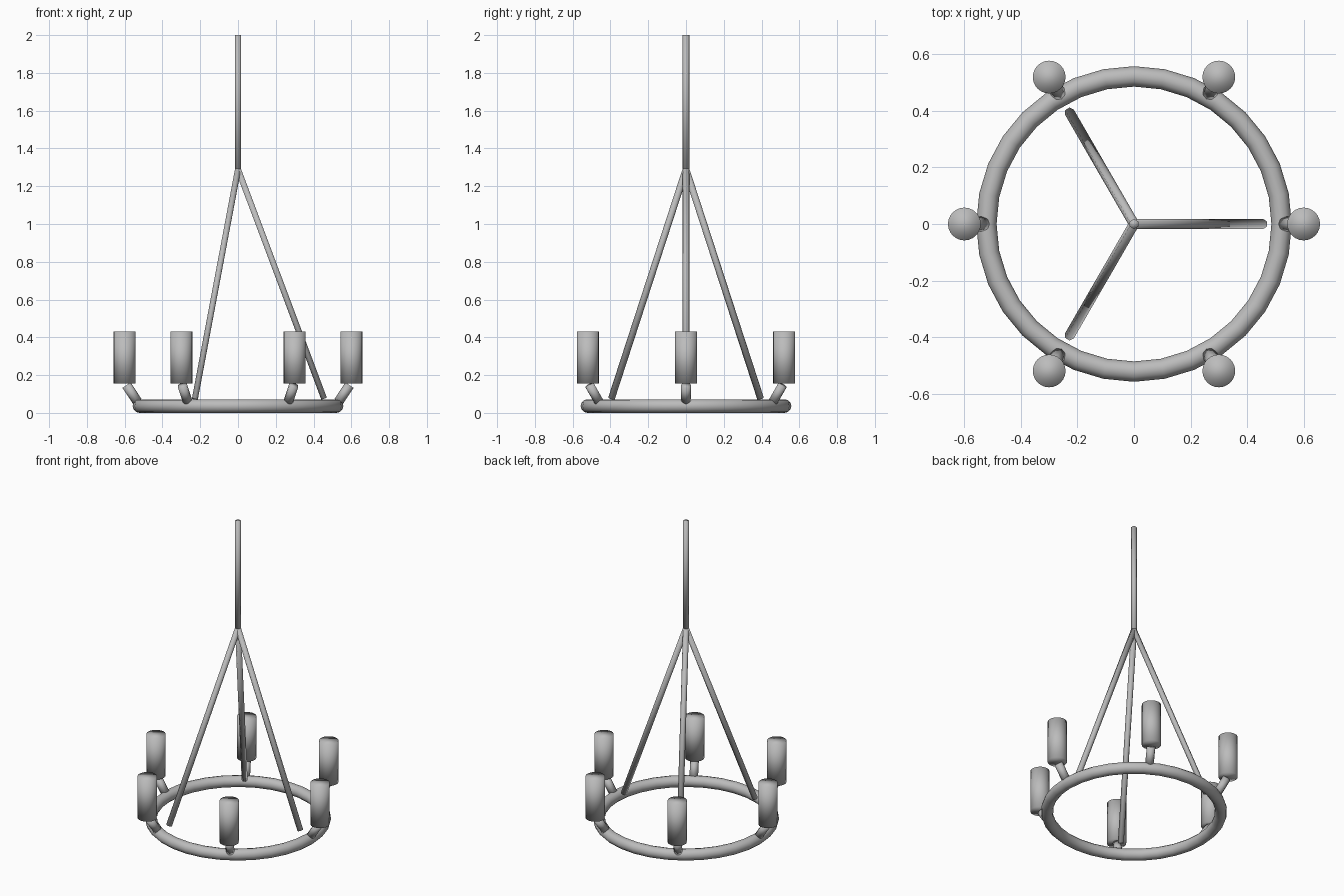
import bpy
import math
from mathutils import Vector

cube = bpy.data.objects.get("Cube")
if cube:
    bpy.data.objects.remove(cube, do_unlink=True)

metal = bpy.data.materials.new("grey_metal")
metal.use_nodes = True
grey = (0.5, 0.5, 0.5, 1)
metal.diffuse_color = grey
metal.node_tree.nodes["Principled BSDF"].inputs["Base Color"].default_value = grey


def finish(name):
    obj = bpy.context.object
    obj.name = name
    obj.data.materials.append(metal)
    bpy.ops.object.shade_smooth()


def polar(radius, angle, z):
    return Vector((radius * math.cos(angle), radius * math.sin(angle), z))


def tube(name, start, end, radius, sides):
    """Capped cylinder running between two points."""
    axis = end - start
    turn = (0, math.atan2(axis.xy.length, axis.z), math.atan2(axis.y, axis.x))
    bpy.ops.mesh.primitive_cylinder_add(vertices=sides, radius=radius, depth=axis.length,
                                        location=(start + end) / 2, rotation=turn)
    finish(name)


# Ring
bpy.ops.mesh.primitive_torus_add(major_radius=0.522, minor_radius=0.036, major_segments=32,
                                 minor_segments=12, location=(0, 0, 0.036))
finish("ring")

# Hanging stem
tube("stem", Vector((0, 0, 1.28)), Vector((0, 0, 2)), 0.018, 6)

# Three slanted support rods
for i in range(3):
    angle = i * math.tau / 3
    tube(f"support_rod_{i + 1}", polar(0.456, angle, 0.075), Vector((0, 0, 1.29)), 0.018, 6)

# Six lamp holders on short angled arms
for i in range(6):
    angle = i * math.tau / 6
    tube(f"lamp_arm_{i + 1}", polar(0.533, angle, 0.06), polar(0.59, angle, 0.147), 0.026, 8)
    tube(f"lamp_cup_{i + 1}", polar(0.6, angle, 0.155), polar(0.6, angle, 0.43), 0.058, 24)
